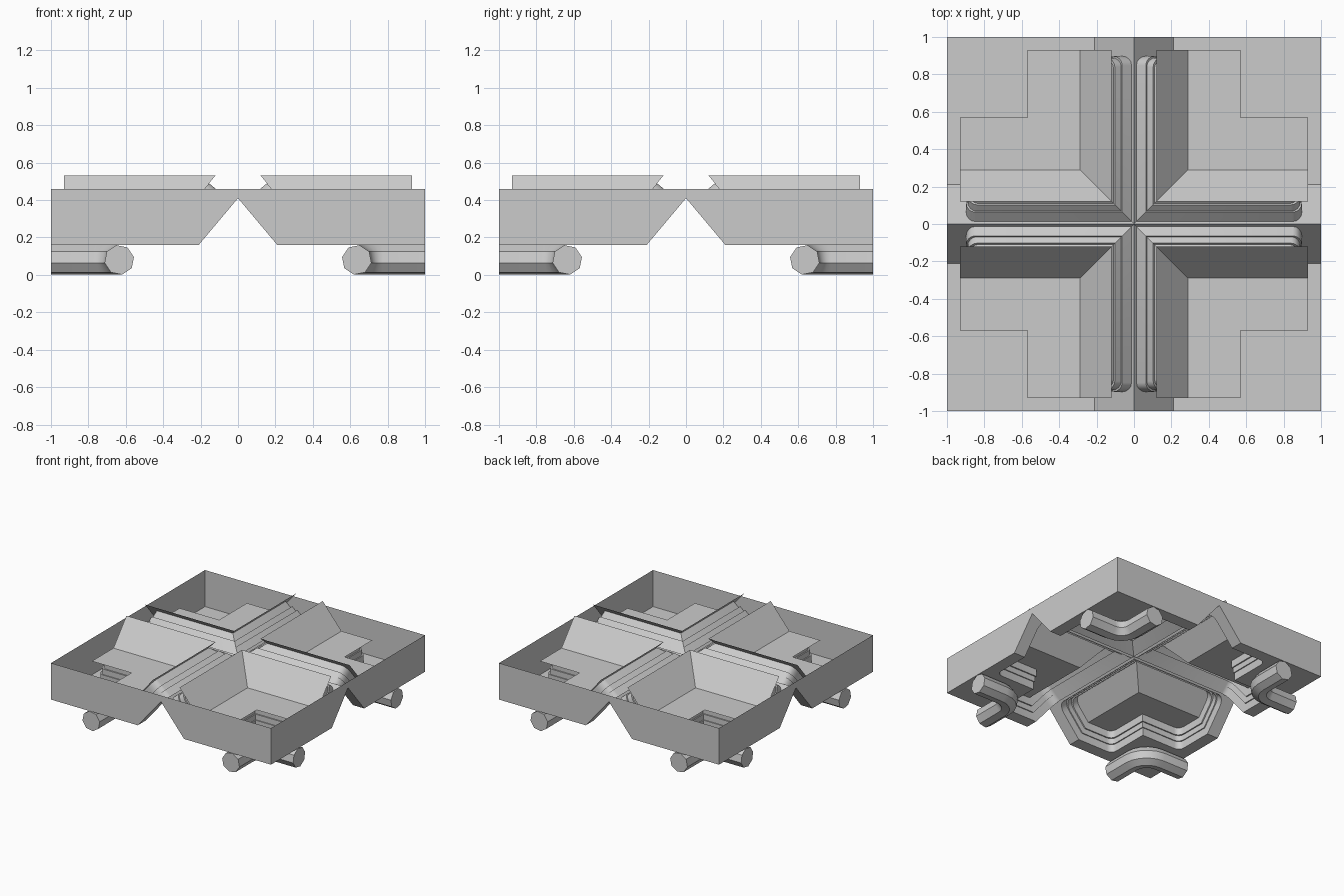
import bpy, bmesh, math

cube = bpy.data.objects.get("Cube")
if cube:
    bpy.data.objects.remove(cube, do_unlink=True)

grey = bpy.data.materials.new("plain_grey")
grey.use_nodes = True
grey.diffuse_color = (0.6, 0.6, 0.6, 1)
grey.node_tree.nodes["Principled BSDF"].inputs["Base Color"].default_value = (0.6, 0.6, 0.6, 1)

K = 1.19                       # steepness of the sloped sides
N = math.hypot(1, K)
FLOOR, DEPTH = 0.33, 0.17      # panel floor height, recess depth


def slope(x, d):
    """Height of the sloped side at x, sunk by depth d."""
    return 0.41 - K * x + (DEPTH - d) * N


def fold(d):
    """Where the slope meets the floor at depth d."""
    return (slope(0, d) - FLOOR + d) / K


def lift(points, d):
    """Raise plan points onto the folded sheet at depth d."""
    return [(x, y, max(FLOOR - d, slope(min(x, y), d))) for x, y in points]


def swap(points):
    """Mirror points across the quadrant diagonal."""
    return [(p[1], p[0]) + tuple(p[2:]) for p in reversed(points)]


def rounded(px, py, sx, sy, r=0.05):
    """Rounded corner from the side along x to the side along y."""
    out = []
    for i in range(5):
        t = math.pi / 2 * i / 4
        out.append((px + sx * r * (1 - math.sin(t)), py + sy * r * (1 - math.cos(t))))
    return out


def make(name, faces, smooth=True):
    """Build one quadrant from polygons and mirror it to all four."""
    bm = bmesh.new()
    for f in faces:
        bm.faces.new([bm.verts.new(p) for p in f])
    bmesh.ops.remove_doubles(bm, verts=bm.verts, dist=0.0002)
    bmesh.ops.recalc_face_normals(bm, faces=bm.faces)
    mesh = bpy.data.meshes.new(name)
    bm.to_mesh(mesh)
    bm.free()
    mesh.materials.append(grey)
    obj = bpy.data.objects.new(name, mesh)
    bpy.context.collection.objects.link(obj)
    mirror = obj.modifiers.new("mirror", "MIRROR")
    mirror.use_axis = (True, True, False)
    mirror.merge_threshold = 0.0005
    if smooth:
        bpy.ops.object.select_all(action="DESELECT")
        obj.select_set(True)
        bpy.context.view_layer.objects.active = obj
        bpy.ops.object.shade_smooth_by_angle(angle=math.radians(35))
    return obj


def loft(rings, closed=True):
    """Quads joining successive rings of equal length."""
    faces = []
    for a, b in zip(rings, rings[1:]):
        n = len(a)
        for i in range(n if closed else n - 1):
            j = (i + 1) % n
            faces.append([a[i], a[j], b[j], b[i]])
    return faces


def ring_half(d, out):
    """Half of the recess outline, from the centre corner to the notch corner."""
    a = 0.155 - (K * d + out) / N
    e, n, f = 0.88 + out, 0.52 + out, fold(d)
    side = [(a, a)] + rounded(e, a, -1, 1) + [(e, f)]
    return side, rounded(e, n, -1, -1)[::-1] + [(n, n)]


def ring(d, out):
    side, front = ring_half(d, out)
    half = side + front
    return lift(half + swap(half)[1:-1], d)


# stepped moulding around each recess
steps = [(0, 0), (0.06, 0), (0.06, 0.01), (0.105, 0.01), (0.105, 0.018), (DEPTH, 0.018)]
make("recess_moulding", loft([ring(d, o) for d, o in steps]))

# recessed panel: two slopes and an L-shaped floor
f, t, e, n = fold(0), 0.12, 0.93, 0.57
panel_slope = lift([(t, t), (e, t), (e, f), (f, f)], 0)
panel_half = [(f, f), (e, f), (e, n), (n, n)]
make("recessed_panel", [panel_slope, swap(panel_slope),
                        lift(panel_half + swap(panel_half)[1:-1], 0)], False)

# base sheet with the opening cut out
side, front = ring_half(DEPTH, 0.018)
f = fold(DEPTH)
base_slope = lift([(0, 0), (1, 0), (1, f)] + side[::-1], DEPTH)
inner = [side[-1]] + front
inner = inner + swap(inner)[1:]
base_floor = lift([(1, f), (1, 1), (f, 1)] + inner[::-1], DEPTH)
make("base_sheet", [base_slope, swap(base_slope), base_floor], False)

# outer walls with the gable notch
low, top = FLOOR - DEPTH, 0.46
wall = [(1, 0, top), (1, 1, top), (1, 1, low), (1, f, low), (1, 0, slope(0, DEPTH))]
make("outer_wall", [wall, swap(wall)], False)

# octagonal elbow pipes under the corners
R, P, r = 0.14, 0.635, 0.08


def pipe_ring(x, y, angle):
    pts = []
    for i in range(8):
        a = math.tau * (i + 0.25) / 8
        h = r * math.cos(a)
        pts.append((x + h * math.cos(angle), y + h * math.sin(angle), r + r * math.sin(a)))
    return pts


c = P + R
bend = [math.radians(270 - 90 * i / 5) for i in range(6)]
rings = [pipe_ring(1, P, bend[0])]
rings += [pipe_ring(c + R * math.cos(b), c + R * math.sin(b), b) for b in bend]
rings.append(pipe_ring(P, 1, bend[-1]))
make("corner_pipe", loft(rings) + [rings[0], rings[-1]])
